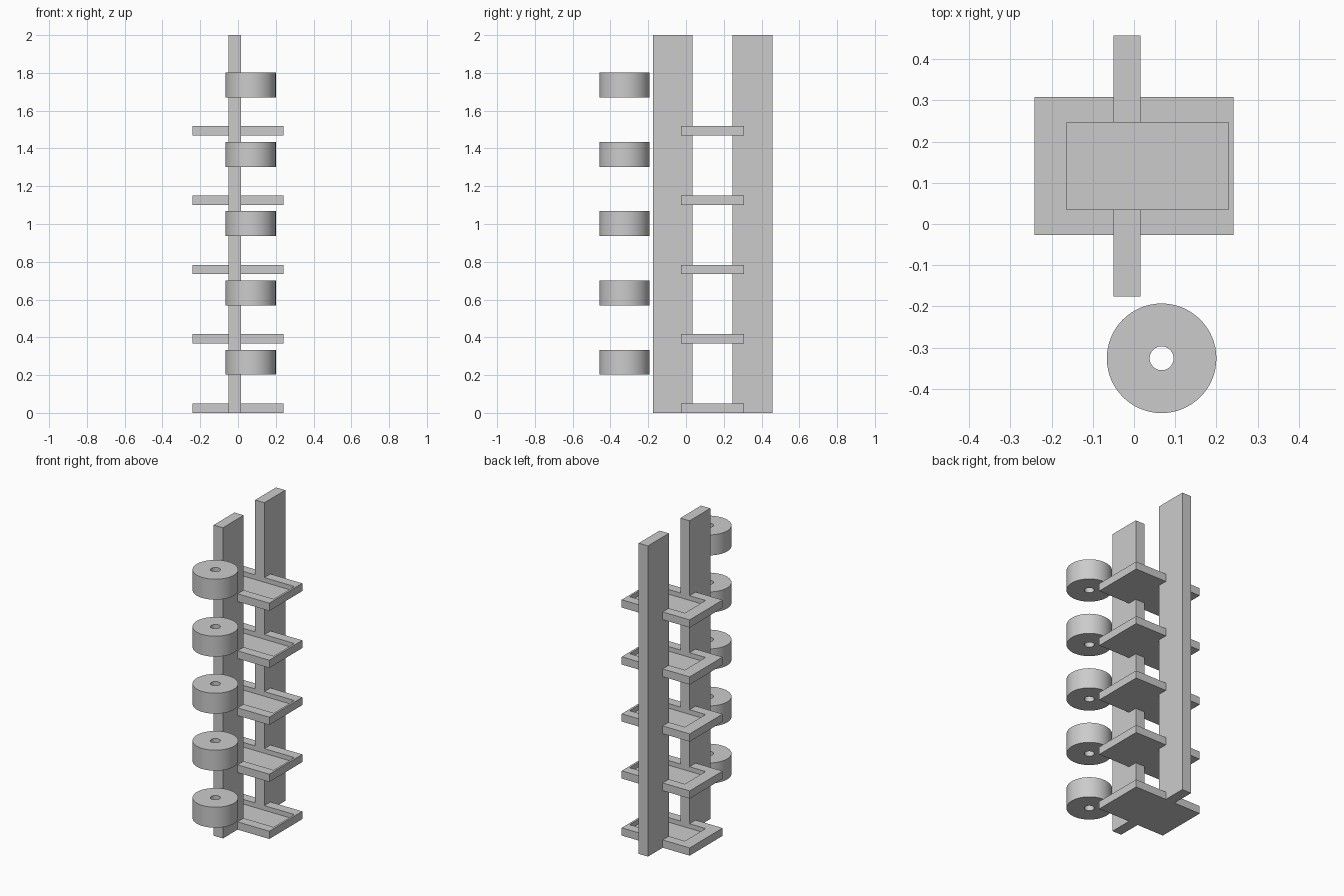
import bpy, bmesh, math
from mathutils import Vector

cube = bpy.data.objects.get("Cube")
if cube:
    bpy.data.objects.remove(cube, do_unlink=True)

GREY = (0.6, 0.6, 0.6, 1)
grey = bpy.data.materials.new("plain grey")
grey.use_nodes = True
grey.diffuse_color = GREY
grey.node_tree.nodes["Principled BSDF"].inputs["Base Color"].default_value = GREY

LEVELS = 5
STEP = 0.367


def finish(bm, name):
    bmesh.ops.recalc_face_normals(bm, faces=bm.faces)
    mesh = bpy.data.meshes.new(name)
    bm.to_mesh(mesh)
    bm.free()
    mesh.materials.append(grey)
    obj = bpy.data.objects.new(name, mesh)
    bpy.context.collection.objects.link(obj)
    return obj


def box(lo, hi):
    lo, hi = Vector(lo), Vector(hi)
    bm = bmesh.new()
    bmesh.ops.create_cube(bm, size=1)
    for v in bm.verts:
        v.co = (lo + hi) / 2 + v.co * (hi - lo)
    return bm


def tray(name, z):
    """Slab with an off-centre rectangular recess in its top."""
    bm = box((-0.242, -0.027, z), (0.242, 0.308, z + 0.05))
    top = max(bm.faces, key=lambda f: f.calc_center_median().z)
    bmesh.ops.inset_region(bm, faces=[top], thickness=0.01)
    for v in top.verts:
        v.co.x = 0.229 if v.co.x > 0 else -0.164
        v.co.y = 0.246 if v.co.y > 0.14 else 0.035
    floor = bmesh.ops.extrude_discrete_faces(bm, faces=[top])["faces"][0]
    for v in floor.verts:
        v.co.z -= 0.03
    return finish(bm, name)


def ring(name, x, y, z, outer, inner, height):
    """Thick disc with a bore, spun from a rectangular section."""
    bm = bmesh.new()
    section = [(inner, 0), (outer, 0), (outer, height), (inner, height)]
    verts = [bm.verts.new((r, 0, h)) for r, h in section]
    edges = [bm.edges.new((verts[i], verts[(i + 1) % 4])) for i in range(4)]
    bmesh.ops.spin(bm, geom=verts + edges, cent=(0, 0, 0), axis=(0, 0, 1),
                   angle=math.tau, steps=64, use_merge=True)
    bmesh.ops.remove_doubles(bm, verts=bm.verts, dist=0.0001)
    obj = finish(bm, name)
    obj.location = (x, y, z)
    bpy.ops.object.select_all(action='DESELECT')
    obj.select_set(True)
    bpy.context.view_layer.objects.active = obj
    bpy.ops.object.shade_smooth_by_angle(angle=math.radians(30))
    return obj


# Upright posts
for name, y0, y1 in (("front_post", -0.176, 0.035), ("back_post", 0.246, 0.458)):
    finish(box((-0.05, y0, 0), (0.016, y1, 2)), name)

# Repeating trays and bored discs
for i in range(LEVELS):
    tray(f"tray_{i + 1}", i * STEP)
    ring(f"disc_{i + 1}", 0.067, -0.326, 0.202 + i * STEP, 0.133, 0.029, 0.132)
